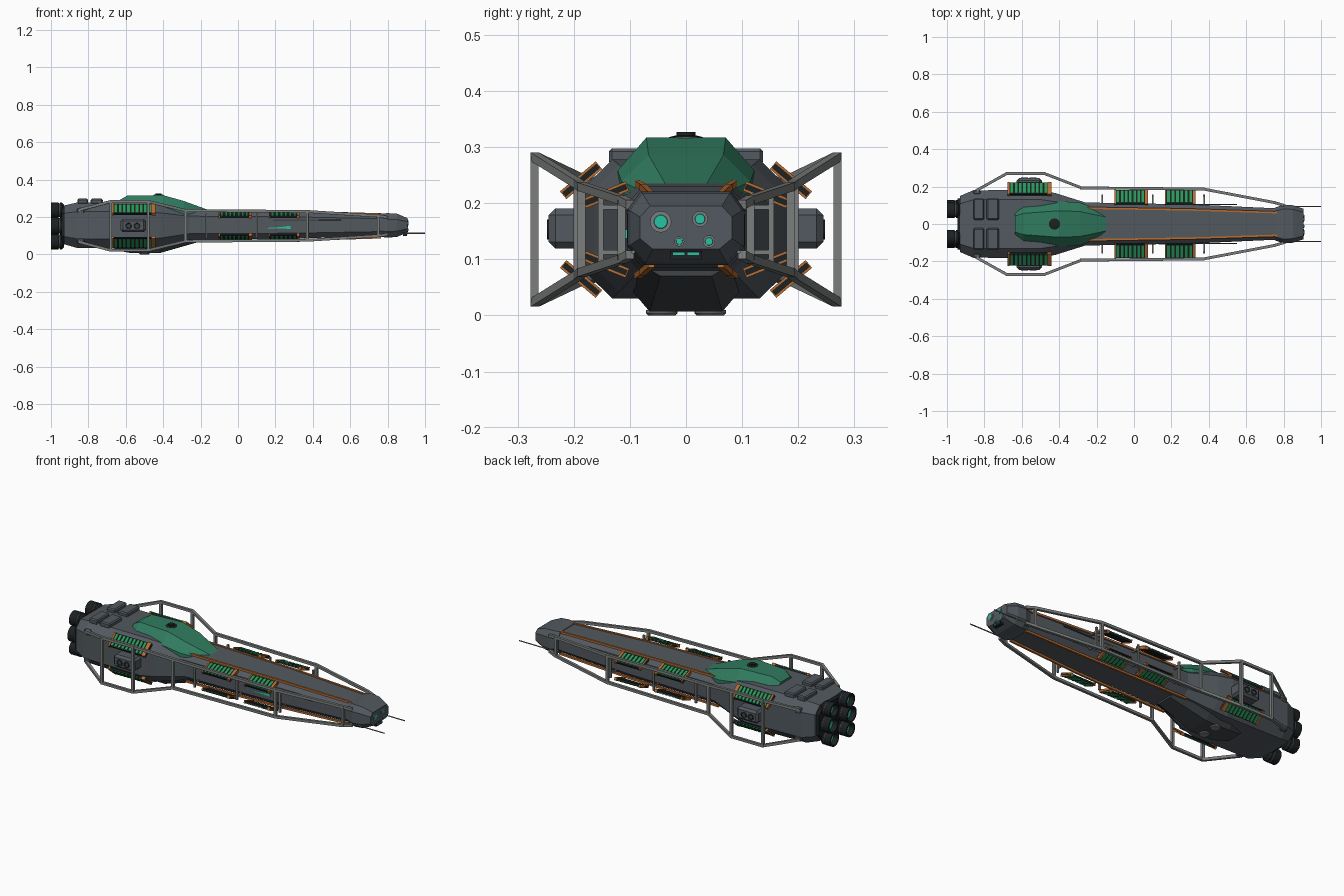
import bpy, bmesh
from math import sin, cos, pi, radians
from mathutils import Vector, Matrix

if "Cube" in bpy.data.objects:
    bpy.data.objects.remove(bpy.data.objects["Cube"])

MID = 0.153  # height of the long axis


def material(name, r, g, b):
    m = bpy.data.materials.new(name)
    m.use_nodes = True
    m.diffuse_color = (r, g, b, 1)
    m.node_tree.nodes["Principled BSDF"].inputs["Base Color"].default_value = (r, g, b, 1)
    return m


HULL = material("slate hull", .085, .1, .115)
PLATE = material("dark plating", .05, .058, .066)
BLACK = material("black metal", .012, .015, .016)
FRAME = material("frame grey", .2, .21, .21)
GREEN = material("canopy green", .03, .2, .115)
SLAT = material("slat green", .02, .32, .1)
ORANGE = material("copper orange", .48, .15, .03)
TEAL = material("glow teal", .02, .55, .36)


def finish(name, bm, *mats, smooth=False):
    bmesh.ops.recalc_face_normals(bm, faces=bm.faces)
    me = bpy.data.meshes.new(name)
    bm.to_mesh(me)
    bm.free()
    ob = bpy.data.objects.new(name, me)
    bpy.context.collection.objects.link(ob)
    for m in mats:
        me.materials.append(m)
    if smooth:
        bpy.ops.object.select_all(action='DESELECT')
        ob.select_set(True)
        bpy.context.view_layer.objects.active = ob
        bpy.ops.object.shade_smooth_by_angle(angle=radians(35))
    return ob


def bridge(bm, rings):
    for a, b in zip(rings, rings[1:]):
        for i in range(len(a)):
            j = (i + 1) % len(a)
            bm.faces.new((a[i], a[j], b[j], b[i]))


def loft(name, sections, mat, top=(.28, .2), bottom=(.28, .2)):
    """Eight-sided body through sections of (x, half width, low z, high z)."""
    bm = bmesh.new()
    rings = []
    for x, w, lo, hi in sections:
        h = hi - lo
        half = [(w * (1 - bottom[0]), lo), (w, lo + h * bottom[1]),
                (w, hi - h * top[1]), (w * (1 - top[0]), hi)]
        pts = half + [(-y, z) for y, z in reversed(half)]
        rings.append([bm.verts.new((x, y, z)) for y, z in pts])
    bridge(bm, rings)
    bm.faces.new(rings[0])
    bm.faces.new(rings[-1])
    return finish(name, bm, mat)


def add_box(bm, centre, size, tilt=0.0):
    m = (Matrix.Translation(centre) @ Matrix.Rotation(tilt, 4, 'X')
         @ Matrix.Diagonal((*size, 1)))
    return bmesh.ops.create_cube(bm, size=1, matrix=m)


def box(name, centre, size, mat, bevel=0.0):
    bm = bmesh.new()
    add_box(bm, centre, size)
    if bevel:
        bmesh.ops.bevel(bm, geom=bm.edges[:], offset=bevel, segments=1, affect='EDGES')
    return finish(name, bm, mat)


def bar_path(name, points, width, mat, sides=4):
    """Bar following a path, with mitred joints."""
    bm = bmesh.new()
    pts = [Vector(p) for p in points]
    rings = []
    for i, p in enumerate(pts):
        d = (pts[min(i + 1, len(pts) - 1)] - pts[max(i - 1, 0)]).normalized()
        ref = Vector((0, 0, 1)) if abs(d.z) < .9 else Vector((1, 0, 0))
        u = d.cross(ref).normalized()
        v = u.cross(d)
        r = width / 2 / cos(pi / sides)
        ang = [(k + .5) * 2 * pi / sides for k in range(sides)]
        rings.append([bm.verts.new(p + r * (cos(a) * u + sin(a) * v)) for a in ang])
    bridge(bm, rings)
    bm.faces.new(rings[0])
    bm.faces.new(rings[-1])
    return finish(name, bm, mat)


def lathe(name, profile, origin, axis, mats, pick=lambda i: 0, n=20):
    """Turned part; profile is (distance along axis, radius), pick gives each band's colour."""
    bm = bmesh.new()
    rot = Vector((0, 0, 1)).rotation_difference(Vector(axis)).to_matrix()
    rings = [[bm.verts.new(Vector(origin) + rot @ Vector((r * cos(t), r * sin(t), d)))
              for t in (2 * pi * k / n for k in range(n))] for d, r in profile]
    for i in range(len(rings) - 1):
        old = len(bm.faces)
        bridge(bm, rings[i:i + 2])
        bm.faces.ensure_lookup_table()
        for f in bm.faces[old:]:
            f.material_index = pick(i)
    bm.faces.new(rings[0]).material_index = pick(-1)
    bm.faces.new(rings[-1]).material_index = pick(len(rings) - 1)
    return finish(name, bm, *mats, smooth=True)


# Main bodies
loft("main_hull", [(-.93, .15, .055, .262), (-.86, .18, .035, .278), (-.5, .182, .03, .278),
                   (-.42, .165, .042, .268), (-.26, .115, .08, .236), (.3, .105, .085, .23),
                   (.78, .083, .1, .214)], HULL)
loft("nose_cap", [(.755, .088, .095, .218), (.8, .104, .09, .221), (.85, .1, .094, .218),
                  (.905, .082, .118, .195)], HULL, (.22, .25), (.28, .25))
loft("canopy", [(-.635, .075, .24, .29), (-.59, .098, .23, .316), (-.4, .122, .21, .317),
                (-.29, .115, .2, .286), (-.125, .055, .2, .226)], GREEN, (.42, .55), (.1, .2))
loft("belly_pod", [(-.66, .07, .025, .09), (-.57, .1, .007, .09), (-.42, .1, .007, .09),
                   (-.2, .07, .07, .1)], PLATE, (.1, .2), (.35, .5))
loft("engine_mount", [(-.945, .135, .06, .255), (-.925, .14, .057, .26)], BLACK)

# Canopy hatch and belly pads
lathe("canopy_hatch", [(0, .03), (.008, .03), (.011, .017), (.017, .017)],
      (-.425, 0, .31), (0, 0, 1), [FRAME, BLACK], lambda i: 1 if i >= 1 else 0)
for s in (1, -1):
    lathe("belly_pad", [(0, .024), (.004, .028), (.01, .028)], (-.5, s * .043, 0),
          (0, 0, 1), [FRAME])

# Engine nozzles with glowing cores
for s in (1, -1):
    for row in (-1, 0, 1):
        r = .046 if row == 0 else .041
        lathe("engine_nozzle", [(0, r * .7), (.012, r), (.022, r), (.023, r * .9), (.028, r * .9),
                                (.03, r), (.07, r), (.07, r * .8), (.045, r * .65)],
              (-.93, s * (.083 if row == 0 else .073), MID + row * .084), (-1, 0, 0),
              [BLACK, HULL, TEAL], lambda i: 2 if i == 8 else 1 if i in (2, 3, 4) else 0)


def radiator(name, x0, x1, y, dz, width, tilt, slats):
    """Four mirrored louvred panels around the long axis."""
    for sy in (1, -1):
        for sz in (1, -1):
            rot = -sy * sz * tilt
            normal = Vector((0, sy * sin(tilt), sz * cos(tilt)))
            c = Vector(((x0 + x1) / 2, sy * y, MID + sz * dz))
            bm = bmesh.new()

            def part(x, lift, size, index):
                old = len(bm.faces)
                add_box(bm, (x, *(c + normal * lift).yz), size, rot)
                bm.faces.ensure_lookup_table()
                for f in bm.faces[old:]:
                    f.material_index = index

            cap = (x1 - x0) * .09
            part(c.x, 0, (x1 - x0, width, .01), 0)
            for x in (x0 + cap / 4, x1 - cap / 2):
                part(x, 0, (cap if x > c.x else cap / 2, width * 1.04, .018), 1)
            pitch = (x1 - x0 - cap * 1.5) / slats
            for k in range(slats):
                x = x0 + cap / 2 + (k + .5) * pitch
                part(x, .006, (pitch * .62, width * .88, .006), 2)
            finish(name, bm, BLACK, ORANGE, SLAT)


radiator("rear_radiator", -.675, -.44, .187, .088, .08, radians(40), 9)
radiator("middle_radiator", -.105, .075, .143, .062, .08, radians(22), 7)
radiator("forward_radiator", .165, .33, .143, .062, .08, radians(22), 6)

# Cage of rails and posts, trims and pins, mirrored on both sides
rail = [(-.85, .175, .085), (-.68, .27, .13), (-.48, .27, .13), (-.28, .193, .082),
        (.37, .187, .077), (.75, .115, .053), (.8, .1, .045)]
trim = [(-.27, .086, .082), (.3, .077, .076), (.765, .062, .062)]
for sy in (1, -1):
    for sz in (1, -1):
        bar_path("cage_rail", [(x, sy * y, MID + sz * h) for x, y, h in rail], .015, FRAME)
        bar_path("copper_trim", [(x, sy * y, MID + sz * h) for x, y, h in trim], .011, ORANGE)
        # Small bracket where each rail meets the hull
        box("rail_foot", (-.84, sy * .17, MID + sz * .08), (.04, .025, .03), HULL, .005)
    for x, y, h in rail[1:-1]:
        bar_path("cage_post", [(x, sy * y, MID - h), (x, sy * y, MID + h)], .015, FRAME)
    for x in (-.17, .1, .375):
        bar_path("support_pin", [(x, sy * .152, MID - .065), (x, sy * .152, MID + .065)],
                 .01, FRAME)
        for z in (-.04, .04):
            bar_path("pin_arm", [(x, sy * .09, MID + z), (x, sy * .152, MID + z)], .008, FRAME)

    # Side pod with two ports
    box("side_pod", (-.56, sy * .2, MID + .002), (.135, .09, .072), HULL, .012)
    for x in (-.585, -.54):
        lathe("pod_port", [(0, .018), (.004, .018), (.004, .012), (.002, .011)],
              (x, sy * .244, MID), (0, sy, 0), [BLACK, PLATE], lambda i: 1 if i == 3 else 0)

    # Raised deck plates at the stern
    for x, length in ((-.83, .055), (-.755, .065)):
        box("deck_plate", (x, sy * .08, .283), (length, .115, .03), HULL, .006)

    # Recessed-looking strip along the flank
    box("flank_strip", (.2, sy * .104, MID + .03), (.7, .006, .007), PLATE)
    bar_path("antenna", [(.78, sy * .094, .113), (1, sy * .094, .113)], .006, FRAME, 6)

# Teal flash on the front flank
bm = bmesh.new()
bm.faces.new([bm.verts.new((x, -.109, z)) for x, z in
              ((.13, .141), (.28, .137), (.28, .153), (.22, .146))])
flash = bmesh.ops.extrude_face_region(bm, geom=bm.faces[:])["geom"]
bmesh.ops.translate(bm, vec=(0, .008, 0), verts=[v for v in flash if isinstance(v, bmesh.types.BMVert)])
finish("flank_flash", bm, TEAL)

# Nose lamps
for y, z, r in ((-.045, .167, .019), (.025, .172, .014), (-.012, .132, .009), (.041, .132, .011)):
    lathe("nose_lamp", [(0, r), (.009, r), (.009, r * .65), (.011, r * .6)], (.9, y, z),
          (1, 0, 0), [FRAME, TEAL], lambda i: 1 if i >= 2 else 0)
box("nose_slot", (.893, 0, .107), (.02, .055, .016), BLACK)
for y in (-.013, .013):
    box("slot_light", (.901, y, .11), (.008, .02, .005), TEAL)
